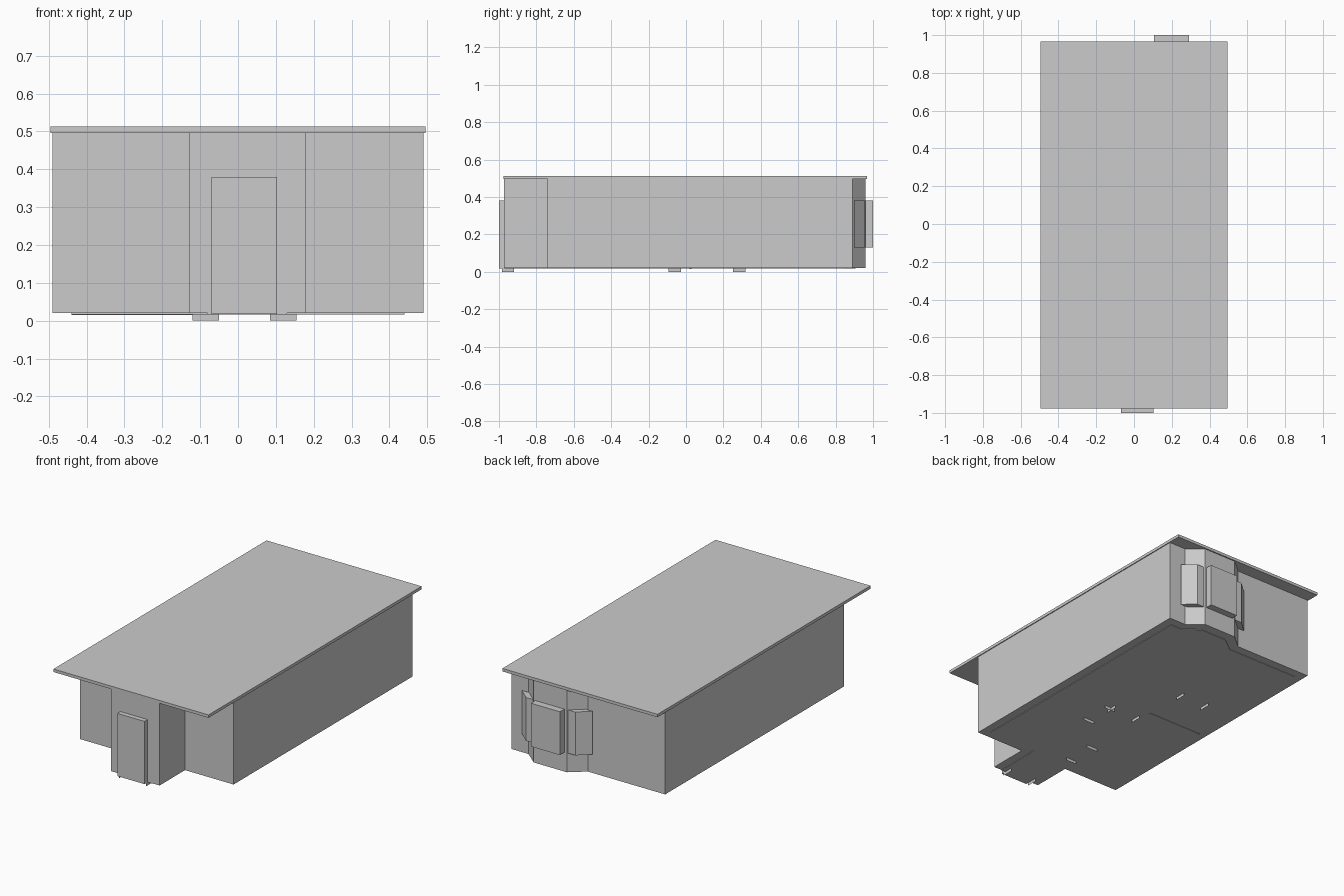
import bpy, bmesh

if "Cube" in bpy.data.objects:
    bpy.data.objects.remove(bpy.data.objects["Cube"])

def prism(name, outline, z0, z1):
    """Extrude a counter-clockwise footprint from z0 to z1."""
    bm = bmesh.new()
    face = bm.faces.new([bm.verts.new((x, y, z0)) for x, y in outline])
    up = bmesh.ops.extrude_face_region(bm, geom=[face])["geom"]
    bmesh.ops.translate(bm, vec=(0, 0, z1 - z0),
                        verts=[v for v in up if isinstance(v, bmesh.types.BMVert)])
    bmesh.ops.recalc_face_normals(bm, faces=bm.faces)
    mesh = bpy.data.meshes.new(name)
    bm.to_mesh(mesh)
    bm.free()
    ob = bpy.data.objects.new(name, mesh)
    bpy.context.collection.objects.link(ob)
    return ob

def box(name, x0, x1, y0, y1, z0, z1):
    return prism(name, [(x0, y0), (x1, y0), (x1, y1), (x0, y1)], z0, z1)

def sheet(name, a, b, z0, z1):
    """Upright zero-thickness panel between two plan points."""
    mesh = bpy.data.meshes.new(name)
    mesh.from_pydata([(*a, z0), (*b, z0), (*b, z1), (*a, z1)], [], [(0, 1, 2, 3)])
    bpy.context.collection.objects.link(bpy.data.objects.new(name, mesh))

# House body: front porch bump and angled bay at the back
prism("house_walls", [(-.49, -.74), (-.13, -.74), (-.13, -.972), (.18, -.972),
                      (.18, -.74), (.49, -.74), (.49, .89), (.383, .89),
                      (.30, .96), (.088, .96), (.004, .89), (-.49, .89)], .02, .497)

# Floor plate, inset from the walls
prism("floor_plate", [(-.44, -.69), (-.08, -.69), (-.08, -.97), (.13, -.97),
                      (.13, -.69), (.44, -.69), (.44, .84), (.365, .84),
                      (.28, .905), (.108, .905), (.022, .84), (-.44, .84)], .017, .021)
box("floor_strip", -.44, -.09, .02, .03, .015, .018)

# Flat roof
box("roof", -.495, .495, -.976, .967, .496, .513)

# Front door and centre bay window
box("front_door", -.07, .103, -1.0, -.97, .018, .38)
box("bay_window_centre", .105, .29, .955, 1.0, .13, .38)

# Angled bay windows, mirrored about the bay centre
cx = .194
for side, s in (("right", 1), ("left", -1)):
    pts = [(.374, .897), (.419, .897), (.351, .957), (.306, .957)]
    prism("bay_window_" + side, [(cx + s * (x - cx), y) for x, y in pts], .13, .38)

# Door jamb ends below the floor: pairs running along y, then along x
for y0, xs in ((-.985, (.103, -.07)), (-.093, (.11, -.062)), (.252, (-.09, -.263))):
    for x in xs:
        sheet("door_jamb", (x, y0), (x, y0 + .066), 0, .02)
for x0, ys in ((.085, (-.063, -.238)), (-.12, (-.457, -.635))):
    for y in ys:
        sheet("door_jamb", (x0, y), (x0 + .07, y), 0, .02)
